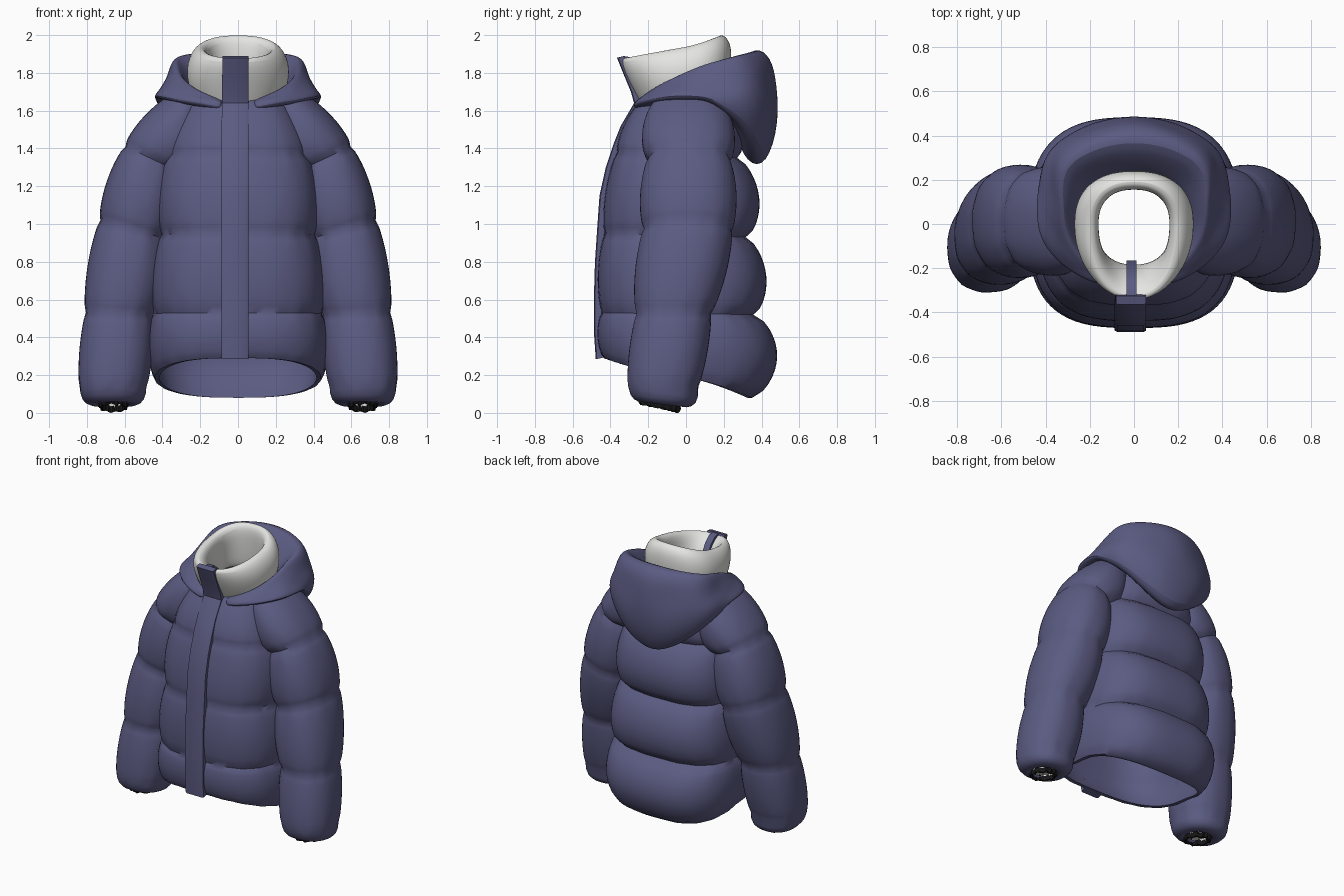
import bpy, bmesh, math
from math import sin, cos, pi, radians

if "Cube" in bpy.data.objects:
    bpy.data.objects.remove(bpy.data.objects["Cube"])


def material(name, rgb):
    m = bpy.data.materials.new(name)
    m.diffuse_color = (*rgb, 1)
    m.use_nodes = True
    m.node_tree.nodes["Principled BSDF"].inputs["Base Color"].default_value = m.diffuse_color
    return m


NAVY = material("navy fabric", (0.105, 0.105, 0.225))
WHITE = material("white lining", (0.78, 0.78, 0.76))
BLACK = material("black elastic", (0.008, 0.008, 0.009))


def loft(name, rows, mat, close_u=True, close_v=False, caps=False, subsurf=0, angle=50):
    """Skin a grid of points: u runs along each row, v from row to row."""
    bm = bmesh.new()
    vs = [[bm.verts.new(p) for p in r] for r in rows]
    n, m = len(rows), len(rows[0])
    for j in range(n if close_v else n - 1):
        for i in range(m if close_u else m - 1):
            a, b = vs[j], vs[(j + 1) % n]
            k = (i + 1) % m
            bm.faces.new((a[i], a[k], b[k], b[i]))
    if caps:
        bm.faces.new(vs[0])
        bm.faces.new(vs[-1])
    bmesh.ops.recalc_face_normals(bm, faces=bm.faces)
    me = bpy.data.meshes.new(name)
    bm.to_mesh(me)
    bm.free()
    me.materials.append(mat)
    ob = bpy.data.objects.new(name, me)
    bpy.context.collection.objects.link(ob)
    bpy.ops.object.select_all(action='DESELECT')
    ob.select_set(True)
    bpy.context.view_layer.objects.active = ob
    bpy.ops.object.shade_smooth_by_angle(angle=radians(angle))
    if subsurf:
        s = ob.modifiers.new("smooth", 'SUBSURF')
        s.levels = s.render_levels = subsurf
    return ob


def mix(a, b, t):
    return [p + (q - p) * t for p, q in zip(a, b)]


def spow(v, p):
    return math.copysign(abs(v) ** p, v)


def ring(zf, zb, hx, yf, yb, n=72, p=0.72, pf=0.68, gather=0.0):
    """Horizontal oval whose front and back have their own depth, height and squareness."""
    pts = []
    for i in range(n):
        a = 2 * pi * i / n
        c, s = cos(a), sin(a)
        e = p if s > 0 else pf
        g = 1 + gather * sin(18 * a)
        y = spow(s, e) * (yb if s > 0 else -yf)
        pts.append((hx * spow(c, e) * g, y * g, zf + (zb - zf) * (1 + s) / 2))
    return pts


def puff(s):
    return max(0, sin(pi * s)) ** 0.6


STEPS = 12

# Body: quilted panels between seams (front z, back z, half width, front y, back y)
seams = [(.29, .08, .44, -.435, .35), (.53, .52, .445, -.445, .355), (.95, .93, .41, -.43, .315),
         (1.38, 1.35, .375, -.365, .27), (1.66, 1.70, .23, -.235, .21)]
puffs = [(.035, .03, .13), (.035, .03, .09), (.04, .03, .095), (.03, .03, .06)]
rows, inner = [], []
for k, (px, pf, pb) in enumerate(puffs):
    for i in range(STEPS + (k == 3)):
        s = i / STEPS
        b = puff(s)
        zf, zb, hx, yf, yb = mix(seams[k], seams[k + 1], s)
        hx, yf, yb = hx + px * b, yf - pf * b, yb + pb * b
        rows.append(ring(zf, zb, hx, yf, yb, gather=.006 * (1 - b)))
        if i % 3 == 0:
            inner.append(ring(zf, zb, hx - .025, yf + .025, yb - .025))
# thin lining follows the outside back down to the hem
loft("jacket_body", rows + inner[::-1], NAVY, close_v=True)

# Sleeves: rings by outer x,z / inner x,z / centre y / half depth
arm = [(.27, 1.72, .20, 1.48, .01, .18), (.595, 1.41, .32, 1.28, .015, .21),
       (.728, 1.02, .38, .92, .01, .23), (.805, .53, .452, .52, -.065, .195),
       (.838, .14, .485, .14, -.12, .185)]
arm_puff = (.05, .035, .03, .018)


def arm_ring(k, sx, b=0.0, gather=0.0, n=48, tilt=0.0):
    xo, zo, xi, zi, yc, ry = k
    ax, az = (xo - xi) / 2, (zo - zi) / 2
    f = 1 + b / math.hypot(ax, az)
    pts = []
    for i in range(n):
        a = 2 * pi * i / n
        g = 1 + gather * sin(12 * a)
        c, s = spow(cos(a), .88) * f * g, spow(sin(a), .88) * g
        dy = (ry + b) * s
        pts.append((sx * ((xo + xi) / 2 + ax * c), yc + dy, (zo + zi) / 2 + az * c - tilt * dy))
    return pts


for sx, side in ((1, "left"), (-1, "right")):
    rows = []
    for k in range(4):
        for i in range(STEPS + (k == 3)):
            s = i / STEPS
            b = puff(s)
            rows.append(arm_ring(mix(arm[k], arm[k + 1], s), sx, arm_puff[k] * b, .012 * (1 - b)))
    # rounded end gathered into the cuff
    for r, z in ((.985, .105), (.93, .075), (.83, .055), (.7, .045), (.5, .045), (.42, .06)):
        rows.append(arm_ring((.66 + .177 * r, z, .66 - .175 * r, z, -.135 + .015 * r, .185 * r),
                             sx, tilt=.12))
    loft(side + "_sleeve", rows, NAVY)
    # pale lining just inside the cuff
    rows = [arm_ring((.66 + r, z, .66 - r, z, -.14, r * 1.4), sx, n=24, tilt=.18)
            for r, z in ((.062, .045), (.06, .07), (.01, .075))]
    loft(side + "_cuff_lining", rows, WHITE)

    # Gathered elastic cuff
    rows = []
    for r, z in ((1, .06), (1.1, .042), (1.02, .025), (.86, .025), (.82, .042), (.85, .06)):
        row = []
        for i in range(64):
            a = 2 * pi * i / 64
            g = r * (1 + .05 * sin(16 * a))
            row.append((sx * (.66 + .07 * g * cos(a)), -.14 + .1 * g * sin(a),
                        z + .004 * sin(8 * a) - .021 * sin(a)))
        rows.append(row)
    loft(side + "_cuff", rows, BLACK, close_v=True)

# Stand-up collar with pale lining, tilted up towards the back
collar = [(1.58, 1.66, .21, -.21, .19), (1.68, 1.76, .265, -.265, .23), (1.79, 1.88, .277, -.325, .245),
          (1.865, 1.97, .243, -.35, .235), (1.885, 2.01, .195, -.335, .19), (1.85, 1.98, .16, -.27, .155),
          (1.76, 1.88, .16, -.2, .155), (1.62, 1.7, .185, -.175, .17)]
loft("collar", [ring(*k, n=32, p=.85, pf=.92) for k in collar], WHITE, close_v=True, subsurf=2)

# Hood lying on the shoulders: closed sections (radius, z) by angle from the back
hood = {
    0: ((.20, 1.74), (.26, 1.83), (.37, 1.95), (.455, 1.88), (.475, 1.75), (.50, 1.54), (.43, 1.30), (.32, 1.31), (.25, 1.5)),
    50: ((.23, 1.74), (.30, 1.80), (.41, 1.92), (.46, 1.85), (.485, 1.75), (.53, 1.67), (.49, 1.53), (.42, 1.52), (.28, 1.62)),
    75: ((.25, 1.72), (.28, 1.77), (.33, 1.86), (.36, 1.82), (.39, 1.765), (.43, 1.715), (.47, 1.67), (.42, 1.66), (.3, 1.66)),
    100: ((.25, 1.69), (.27, 1.73), (.30, 1.79), (.33, 1.77), (.36, 1.745), (.40, 1.71), (.435, 1.675), (.4, 1.655), (.3, 1.65)),
    130: ((.25, 1.65), (.26, 1.68), (.275, 1.715), (.295, 1.705), (.315, 1.69), (.335, 1.675), (.355, 1.65), (.33, 1.63), (.28, 1.62)),
    162: ((.23, 1.61), (.24, 1.63), (.25, 1.655), (.265, 1.65), (.28, 1.645), (.29, 1.635), (.295, 1.62), (.28, 1.605), (.25, 1.6)),
}
keys = sorted(hood)
rows = []
for d in range(-162, 163, 9):
    a = abs(d)
    j = max(i for i in range(len(keys) - 1) if keys[i] <= a)
    t = (a - keys[j]) / (keys[j + 1] - keys[j])
    if j == 0:
        t = t ** 1.8  # broad rounded back
    row = []
    for i, (p, q) in enumerate(zip(hood[keys[j]], hood[keys[j + 1]])):
        r, z = mix(p, q, t)
        if i in (4, 5):  # soft folds across the cloth
            r += .008 * cos(radians(d) * 9) * (1 if i == 4 else -.6)
        row.append((r * sin(radians(d)), r * cos(radians(d)), z))
    rows.append(row)
loft("hood", rows, NAVY, caps=True, subsurf=2)

# Front placket: flat strip following chest and collar (y, z, thickness)
path = [(-.478, .285, .05), (-.487, .42, .04), (-.488, .6, .04), (-.482, .8, .04), (-.470, .98, .04),
        (-.458, 1.15, .04), (-.425, 1.3, .04), (-.385, 1.42, .04), (-.345, 1.52, .04), (-.275, 1.64, .04),
        (-.292, 1.70, .04), (-.325, 1.78, .04), (-.365, 1.88, .04)]
rows = []
for y, z, t in path:
    x0, x1 = -.088 + .012 * max(0, z - 1.4), .055
    rows.append([(x0, y + .006, z), (x0 + .012, y, z), (x1 - .012, y, z), (x1, y + .006, z),
                 (x1, y + t, z + .01), (x0, y + t, z + .01)])
loft("front_placket", rows, NAVY, caps=True, angle=30)

# Zip band folding over the collar to the inside
path = [(-.33, 1.875), (-.285, 1.872), (-.235, 1.83), (-.19, 1.75), (-.165, 1.62)]
rows = [[(-.035, y, z + .012), (.012, y, z + .012), (.012, y - .02, z - .01), (-.035, y - .02, z - .01)]
        for y, z in path]
loft("inner_zip_band", rows, NAVY, caps=True)
